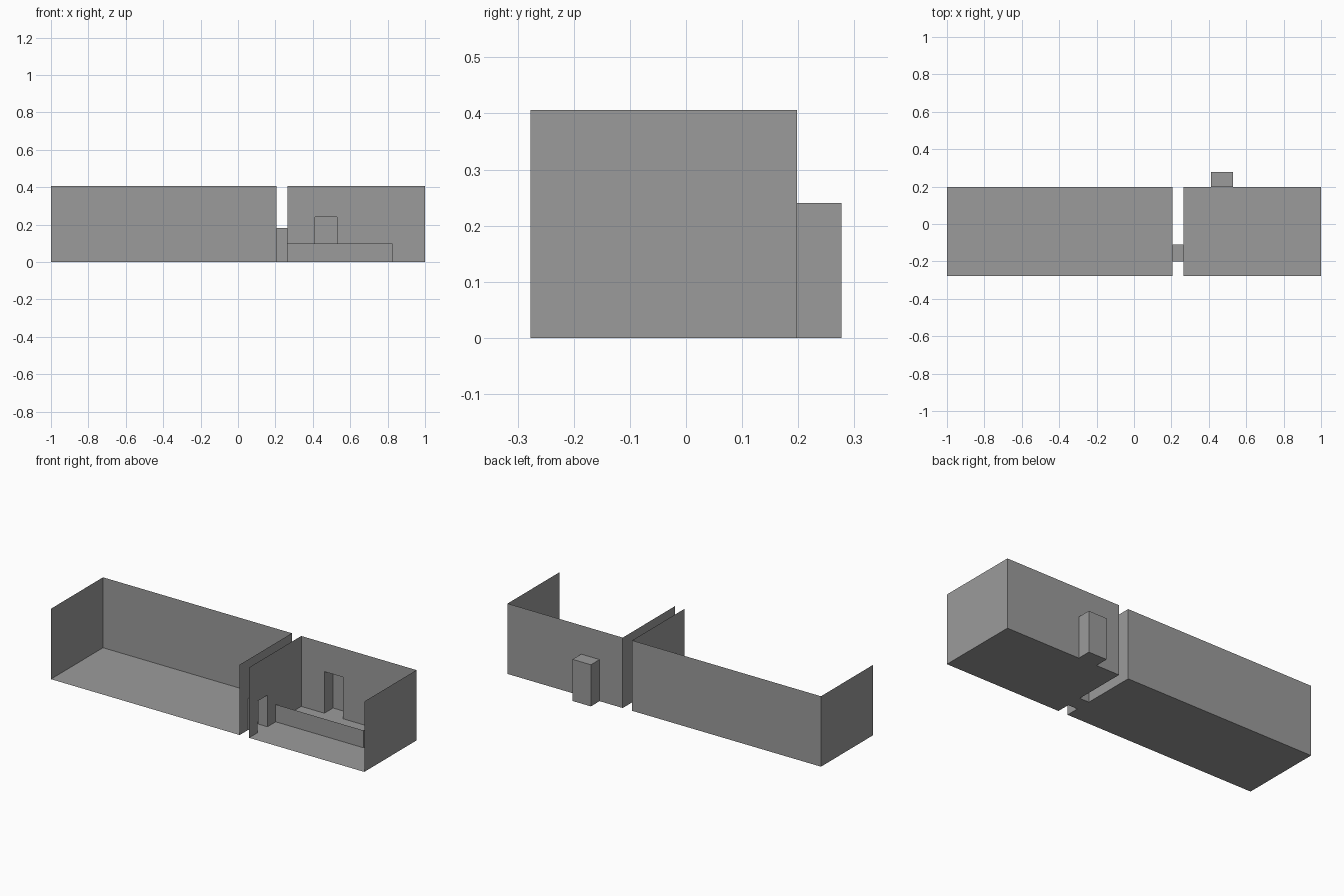
import bpy
import bmesh
from mathutils import Vector

cube = bpy.data.objects.get("Cube")
if cube:
    bpy.data.objects.remove(cube, do_unlink=True)

# One plain grey for everything
grey = bpy.data.materials.new("plain grey")
grey.use_nodes = True
COLOUR = (0.33, 0.33, 0.33, 1)
grey.diffuse_color = COLOUR
grey.node_tree.nodes["Principled BSDF"].inputs["Base Color"].default_value = COLOUR

FRONT, BACK, HEIGHT = -0.277, 0.198, 0.406
LEFT_END, GAP_A, GAP_B, RIGHT_END = -1.0, 0.205, 0.265, 1.0
DOOR = (-0.2, -0.11, 0.182)          # start, end, height along y
NICHE = (0.413, 0.53, 0.24)          # start, end, height along x
NICHE_BACK = 0.277
UP = Vector((0, 0, 1))


def sheet_object(name, faces):
    """Make an object from a list of flat outlines."""
    bm = bmesh.new()
    for outline in faces:
        bm.faces.new([bm.verts.new(p) for p in outline])
    bmesh.ops.remove_doubles(bm, verts=bm.verts, dist=0.0001)
    bmesh.ops.recalc_face_normals(bm, faces=bm.faces)
    mesh = bpy.data.meshes.new(name)
    bm.to_mesh(mesh)
    bm.free()
    mesh.materials.append(grey)
    obj = bpy.data.objects.new(name, mesh)
    bpy.context.collection.objects.link(obj)
    return obj


def wall(start, end, height, opening=None):
    """Upright wall between two floor points, with an optional doorway."""
    a, b = Vector((*start, 0)), Vector((*end, 0))
    outline = [a]
    if opening:
        along = (b - a).normalized()
        axis = 0 if abs(along.x) > 0.5 else 1
        near, far = (a + along * (v - a[axis]) for v in opening[:2])
        lift = UP * opening[2]
        outline += [near, near + lift, far + lift, far]
    return outline + [b, b + UP * height, a + UP * height]


def slab(x0, x1, y0, y1, z):
    return [(x0, y0, z), (x1, y0, z), (x1, y1, z), (x0, y1, z)]


def room(name, x0, x1, left=None, back=None, right=None):
    """Floor and three walls, open at the front and the top."""
    sheet_object(name, [
        slab(x0, x1, FRONT, BACK, 0),
        wall((x0, FRONT), (x0, BACK), HEIGHT, left),
        wall((x0, BACK), (x1, BACK), HEIGHT, back),
        wall((x1, FRONT), (x1, BACK), HEIGHT, right),
    ])


# The two rooms
room("large_room", LEFT_END, GAP_A, right=DOOR)
room("small_room", GAP_B, RIGHT_END, left=DOOR, back=NICHE)

# Passage joining the doorways
y0, y1, top = DOOR
sheet_object("passage", [
    slab(GAP_A, GAP_B, y0, y1, 0),
    slab(GAP_A, GAP_B, y0, y1, top),
    wall((GAP_A, y0), (GAP_B, y0), top),
    wall((GAP_A, y1), (GAP_B, y1), top),
])

# Niche standing out behind the small room
x0, x1, top = NICHE
sheet_object("niche", [
    slab(x0, x1, BACK, NICHE_BACK, 0),
    slab(x0, x1, BACK, NICHE_BACK, top),
    wall((x0, BACK), (x0, NICHE_BACK), top),
    wall((x0, NICHE_BACK), (x1, NICHE_BACK), top),
    wall((x1, BACK), (x1, NICHE_BACK), top),
])

# Low partition around the back corner of the small room
CORNER = (0.825, -0.035)
sheet_object("low_partition", [
    wall((GAP_B, CORNER[1]), CORNER, 0.1),
    wall(CORNER, (CORNER[0], BACK), 0.1),
])
